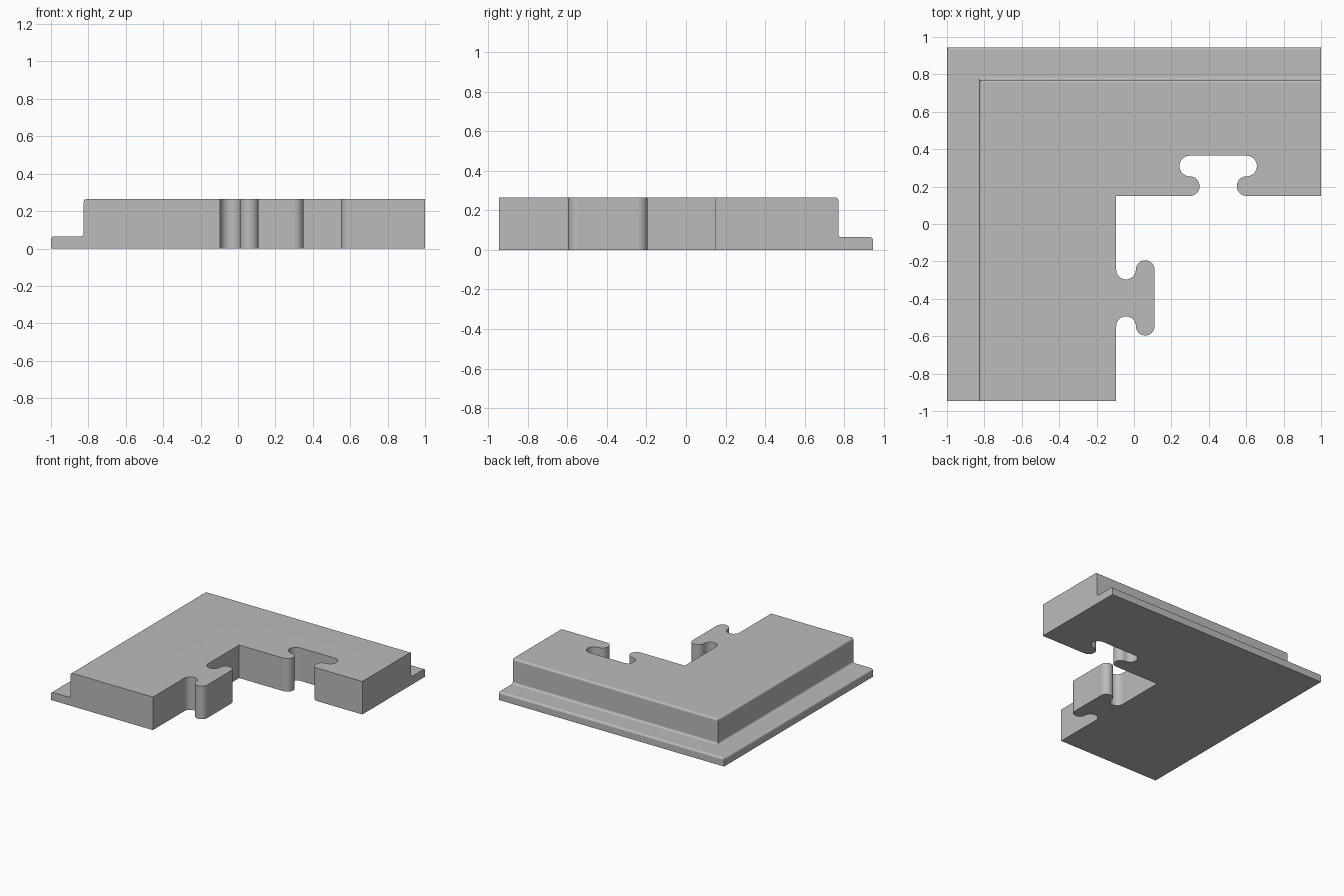
import bpy, bmesh
from math import radians, cos, sin

if "Cube" in bpy.data.objects:
    bpy.data.objects.remove(bpy.data.objects["Cube"])

HALF_Y = 0.945          # half depth of the piece
INNER_X, INNER_Y = -0.095, 0.15   # inner corner of the L
LIP, TOP, FILLET = 0.065, 0.265, 0.016
LEDGE = 0.175           # width of the lower ledge


def arc(cx, cy, r, start, end, steps):
    angles = [radians(start + (end - start) * i / steps) for i in range(steps + 1)]
    return [(cx + r * cos(a), cy + r * sin(a)) for a in angles]


def joined(*paths):
    """Chain paths, dropping points that coincide with the one before."""
    out = []
    for p in (p for path in paths for p in path):
        if not out or abs(p[0] - out[-1][0]) + abs(p[1] - out[-1][1]) > 1e-5:
            out.append(p)
    return out


# Rebated edge profile as (inset, height), with rounded corners
f = FILLET
profile = joined(
    [(0, 0)],
    arc(f, LIP - f, f, 180, 90, 6),
    arc(LEDGE - f, LIP + f, f, 270, 360, 6),
    arc(LEDGE + f, TOP - f, f, 180, 90, 6))

# Jigsaw socket: half outline, mirrored about x = 0.45
socket = joined(
    [(0.45, 0.365)],
    arc(0.298, 0.31, 0.055, 90, 270, 20),
    arc(0.298, 0.2025, 0.0525, 90, -90, 20))
socket_right = [(0.9 - x, y) for x, y in reversed(socket[1:])]

# Jigsaw tab: half outline, mirrored about y = -0.395
tab = joined(
    arc(-0.0425, -0.244, 0.0525, 180, 360, 20),
    arc(0.06, -0.244, 0.05, 180, 0, 20))
tab_lower = [(x, -0.79 - y) for x, y in reversed(tab)]

inner = joined([(1, INNER_Y)], socket_right, socket[1:], [(INNER_X, INNER_Y)],
               tab, tab_lower, [(INNER_X, -HALF_Y)])

bm = bmesh.new()

# Outer profile swept along the left edge and mitred round to the back edge
front_end = [bm.verts.new((-1 + d, -HALF_Y, z)) for d, z in profile]
corner = [bm.verts.new((-1 + d, HALF_Y - d, z)) for d, z in profile]
right_end = [bm.verts.new((1, HALF_Y - d, z)) for d, z in profile]
for a, b in ((front_end, corner), (corner, right_end)):
    for i in range(len(profile) - 1):
        bm.faces.new((a[i], b[i], b[i + 1], a[i + 1]))

# Inner wall with the socket and the tab
low = [bm.verts.new((x, y, 0)) for x, y in inner]
high = [bm.verts.new((x, y, TOP)) for x, y in inner]
for i in range(len(inner) - 1):
    bm.faces.new((low[i], low[i + 1], high[i + 1], high[i]))

# Underside, top and the two cut ends
for loop, k in ((low, 0), (high, -1)):
    bm.faces.new(loop + [front_end[k], corner[k], right_end[k]])
bm.faces.new(front_end + [high[-1], low[-1]])
bm.faces.new(right_end + [high[0], low[0]])
bmesh.ops.recalc_face_normals(bm, faces=bm.faces)

mesh = bpy.data.meshes.new("corner_tile")
bm.to_mesh(mesh)
bm.free()
tile = bpy.data.objects.new("corner_tile", mesh)
bpy.context.collection.objects.link(tile)

# Plain grey material
grey = bpy.data.materials.new("plain grey")
grey.use_nodes = True
colour = (0.5, 0.5, 0.5, 1)
grey.diffuse_color = colour
grey.node_tree.nodes["Principled BSDF"].inputs["Base Color"].default_value = colour
mesh.materials.append(grey)

# Smooth curves, crisp edges and even shading on the large flats
bpy.ops.object.select_all(action="DESELECT")
tile.select_set(True)
bpy.context.view_layer.objects.active = tile
bpy.ops.object.shade_smooth_by_angle(angle=radians(30))
weighted = tile.modifiers.new("even_shading", "WEIGHTED_NORMAL")
weighted.keep_sharp = True
